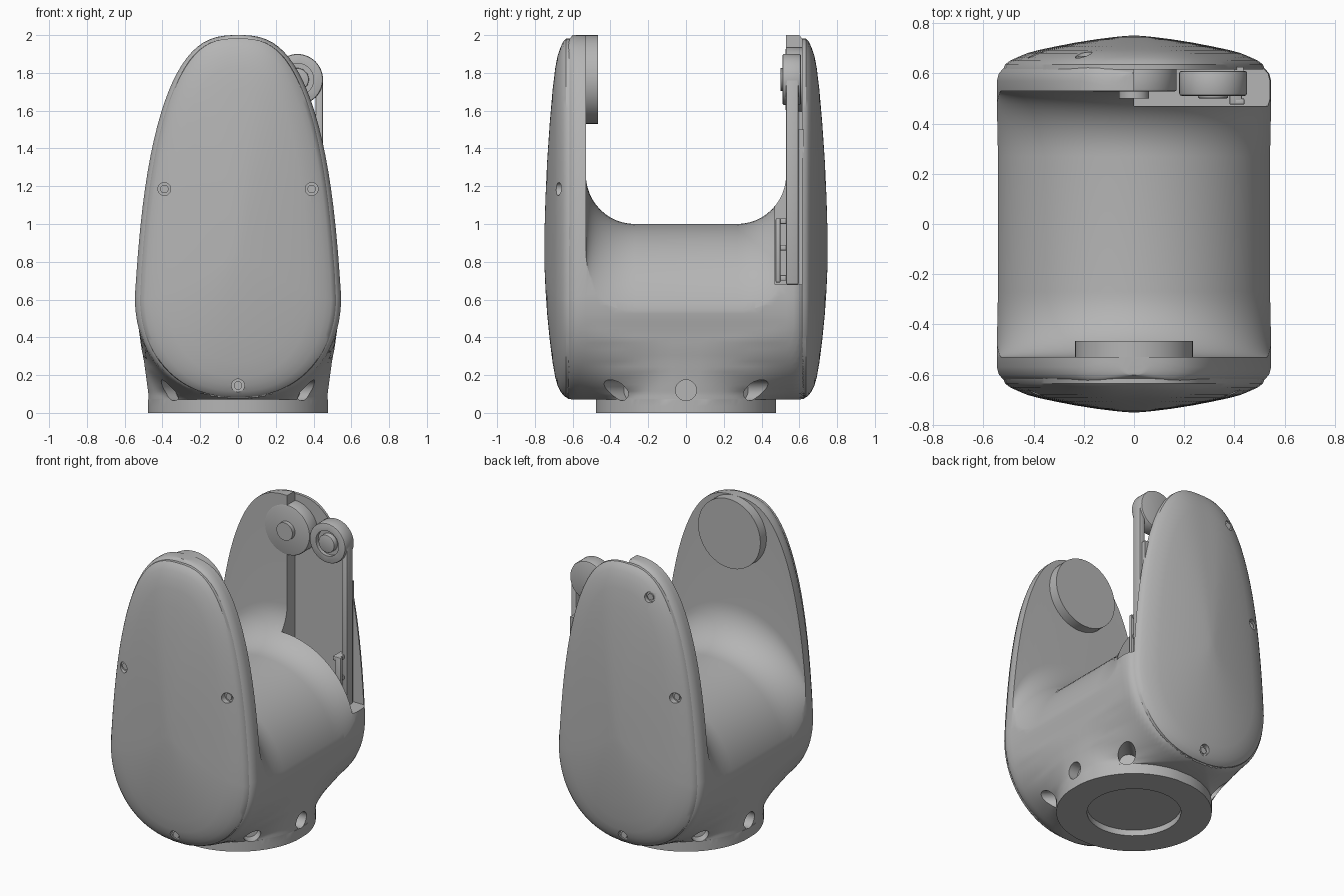
import bpy, bmesh, math
from mathutils import Vector

if "Cube" in bpy.data.objects:
    bpy.data.objects.remove(bpy.data.objects["Cube"])

grey = bpy.data.materials.new("matte grey")
grey.use_nodes = True
colour = (0.46, 0.46, 0.46, 1)
grey.diffuse_color = colour
grey.node_tree.nodes["Principled BSDF"].inputs["Base Color"].default_value = colour

# Egg outline shared by the shell and the covers: blunt tapered top, rounder bottom
WIDE, MID, TOP, BOTTOM = 0.546, 0.62, 2.0, 0.07
SEAM, INNER = 0.63, 0.53


def egg_width(z):
    if z > MID:
        u = min(1, (z - MID) / (TOP - MID))
        return WIDE * (1 - u ** 2.8) ** (1 / 2.8) * (1 - 0.17 * u)
    u = min(1, (MID - z) / (MID - BOTTOM))
    return WIDE * (1 - u ** 2.2) ** (1 / 2.2)


def egg_point(t):
    s = math.sin(t)
    z = MID + (TOP - MID) * s ** 0.7 if s > 0 else MID - (MID - BOTTOM) * (-s) ** 0.9
    return math.copysign(egg_width(z), math.cos(t)), z


def spow(v, p):
    return math.copysign(abs(v) ** p, v)


def finish(name, bm):
    # Face normals must be current before they are made consistent
    bm.normal_update()
    bmesh.ops.recalc_face_normals(bm, faces=bm.faces)
    if bm.calc_volume(signed=True) < 0:
        bmesh.ops.reverse_faces(bm, faces=bm.faces)
    mesh = bpy.data.meshes.new(name)
    bm.to_mesh(mesh)
    bm.free()
    mesh.materials.append(grey)
    ob = bpy.data.objects.new(name, mesh)
    bpy.context.collection.objects.link(ob)
    return ob


def loft(name, rings):
    bm = bmesh.new()
    rows = [[bm.verts.new(p) for p in ring] for ring in rings]
    for a, b in zip(rows, rows[1:]):
        for i in range(len(a)):
            j = (i + 1) % len(a)
            bm.faces.new((a[i], a[j], b[j], b[i]))
    bm.faces.new(rows[0][::-1])
    bm.faces.new(rows[-1])
    return finish(name, bm)


def rod(name, radius, start, end, bevel=0):
    a, b = Vector(start), Vector(end)
    bm = bmesh.new()
    bmesh.ops.create_cone(bm, cap_ends=True, segments=48, radius1=radius, radius2=radius, depth=(b - a).length)
    if bevel:
        rims = [e for e in bm.edges if abs(e.verts[0].co.z - e.verts[1].co.z) < 1e-5]
        bmesh.ops.bevel(bm, geom=rims, offset=bevel, segments=2, affect='EDGES', profile=0.5)
    turn = (b - a).to_track_quat('Z', 'Y')
    for v in bm.verts:
        v.co = turn @ v.co + (a + b) / 2
    return finish(name, bm)


def box(name, low, high, bevel=0):
    bm = bmesh.new()
    bmesh.ops.create_cube(bm, size=1)
    for v in bm.verts:
        v.co = [l + (c + 0.5) * (h - l) for c, l, h in zip(v.co, low, high)]
    if bevel:
        bmesh.ops.bevel(bm, geom=bm.edges[:], offset=bevel, segments=2, affect='EDGES', profile=0.5)
    return finish(name, bm)


def cut(ob, cutter):
    mod = ob.modifiers.new("cut", 'BOOLEAN')
    mod.operation, mod.object = 'DIFFERENCE', cutter
    # Take the first solver that really changes the mesh
    for solver in ('MANIFOLD', 'EXACT'):
        mod.solver = solver
        graph = bpy.context.evaluated_depsgraph_get()
        graph.update()
        mesh = bpy.data.meshes.new_from_object(ob.evaluated_get(graph))
        if len(mesh.vertices) not in (0, len(ob.data.vertices)):
            break
    ob.modifiers.clear()
    ob.data = mesh
    bpy.data.objects.remove(cutter)


# Fork shell: each level is the hull of the round base and the egg-wide block
NORMALS = [(abs(math.cos(a)), abs(math.sin(a)), math.cos(a), math.sin(a))
           for a in (math.tau * k / 120 for k in range(120))]


def shell_ring(z):
    w = egg_width(z) if z >= BOTTOM else 0
    r = 0.48 + 0.06 * min(1, max(0, (z - 0.1) / 0.46))
    if z > MID:
        r = min(r, w)
    deep = SEAM - 0.03 * max(0, (z - 1.93) / 0.07) ** 2
    c = min(0.06, w * 0.8)
    supports = []
    for ax, ay, nx, ny in NORMALS:
        block = (w - c) * ax + (deep - c) * ay + c if z >= BOTTOM else 0
        supports.append((nx, ny, max(r, block)))
    ring = []
    for i in range(112):
        t = math.tau * (i + 0.5) / 112
        ux = max(w, r) * spow(math.cos(t), 0.6)
        uy = (deep if z >= BOTTOM else r) * spow(math.sin(t), 0.6)
        reach = min(h / (nx * ux + ny * uy) for nx, ny, h in supports if nx * ux + ny * uy > 1e-6)
        ring.append((ux * reach, uy * reach, z))
    return ring


levels = [0, 0.035] + [egg_point(math.pi * (k / 44 - 0.5))[1] for k in range(44)] + [TOP - 0.0003]
shell = loft("fork_shell", [shell_ring(z) for z in levels])

# Base: shallow underside recess and radial holes
cut(shell, rod("underside_cutter", 0.29, (0, 0, -0.1), (0, 0, 0.04)))
for degrees in (0, 45, 135, 180, 225, 315):
    c, s = math.cos(math.radians(degrees)), math.sin(math.radians(degrees))
    cut(shell, rod("hole_cutter", 0.055, (0.41 * c, 0.41 * s, 0.12), (0.9 * c, 0.9 * s, 0.12)))

# Saddle channel between the two arms, with filleted walls
FILLET = 0.26
profile = [(-INNER, 1.7)]
for side in (-1, 1):
    for k in range(13):
        a = math.pi / 2 * (k / 12 if side > 0 else 1 - k / 12)
        profile.append((side * (INNER - FILLET + FILLET * math.sin(a)), FILLET * (1 - math.cos(a))))
profile.append((INNER, 1.7))
stations = [(-0.7, 0.45)]
for k in range(41):
    a = math.pi * (1 - k / 40)
    stations.append((0.55 * math.cos(a), 0.45 + 0.55 * math.sin(a)))
stations.append((0.7, 0.45))
cut(shell, loft("channel_cutter", [[(x, y, 2.4 if h > 1 else floor + h) for y, h in profile]
                                   for x, floor in stations]))

# Mechanism recess in the back arm, open to the back cover
cut(shell, box("recess_cutter", (0.0, 0.47, 0.68), (0.8, 0.66, 2.3)))

# Domed covers, ridged along the middle, with countersunk screws: (depth, x scale, z scale)
DOME = [(0.615, 0.955, 0.985), (0.635, 0.94, 0.985), (0.65, 0.905, 0.97), (0.664, 0.85, 0.945),
        (0.68, 0.78, 0.905), (0.692, 0.7, 0.85), (0.706, 0.58, 0.75), (0.721, 0.44, 0.6),
        (0.735, 0.28, 0.42), (0.744, 0.15, 0.25), (0.749, 0.06, 0.1), (0.75, 0.02, 0.03)]
MIDDLE, BOTTOM_SCREW = [(-0.39, 1.185, 0.668)], [(0, 0.145, 0.68)]
SCREWS = {"front": MIDDLE + [(0.39, 1.185, 0.668)] + BOTTOM_SCREW,
          "back": MIDDLE + [(-0.2, 1.82, 0.68)] + BOTTOM_SCREW}
outline = [egg_point(math.tau * (k + 0.5) / 96) for k in range(96)]
for label, side in (("front", -1), ("back", 1)):
    cover = loft(label + "_cover", [[(x * sx, side * y, 0.85 + (z - 0.85) * sz) for x, z in outline]
                                    for y, sx, sz in DOME])
    for x, z, y in SCREWS[label]:
        cut(cover, rod("screw_cutter", 0.034, (x, side * (y - 0.02), z), (x, side * 0.9, z)))
        rod(label + "_screw", 0.022, (x, side * (y - 0.04), z), (x, side * (y - 0.012), z))

# Pivot discs at the top of the arms
AXIS = 1.765
rod("front_pivot_disc", 0.235, (0, -0.55, AXIS), (0, -0.465, AXIS))
rod("back_pivot_disc", 0.17, (0, 0.528, AXIS), (0, 0.635, AXIS), 0.008)
rod("back_pivot_pin", 0.06, (0, 0.5, AXIS), (0, 0.55, AXIS))

# Lever: eye, hub, long strip and lower bracket
eye = rod("lever_eye", 0.135, (0.315, 0.51, AXIS), (0.315, 0.61, AXIS), 0.01)
cut(eye, rod("eye_cutter", 0.085, (0.315, 0.4, AXIS), (0.315, 0.535, AXIS)))
rod("lever_hub", 0.06, (0.315, 0.5, AXIS), (0.315, 0.6, AXIS), 0.006)
box("lever_strip", (0.41, 0.53, 0.68), (0.45, 0.595, AXIS), 0.006)
box("lever_backing", (0.4, 0.585, 0.68), (0.435, 0.625, 1.5))
box("bracket_post", (0.4, 0.475, 0.69), (0.44, 0.5, 1.03), 0.006)
for z in (0.7, 0.86, 1.0):
    box("bracket_rib", (0.38, 0.475, z), (0.43, 0.6, z + 0.03), 0.006)

# Smooth shading with sharp edges kept
for ob in bpy.context.scene.objects:
    ob.select_set(ob.type == 'MESH')
bpy.context.view_layer.objects.active = shell
bpy.ops.object.shade_smooth_by_angle(angle=math.radians(32))
